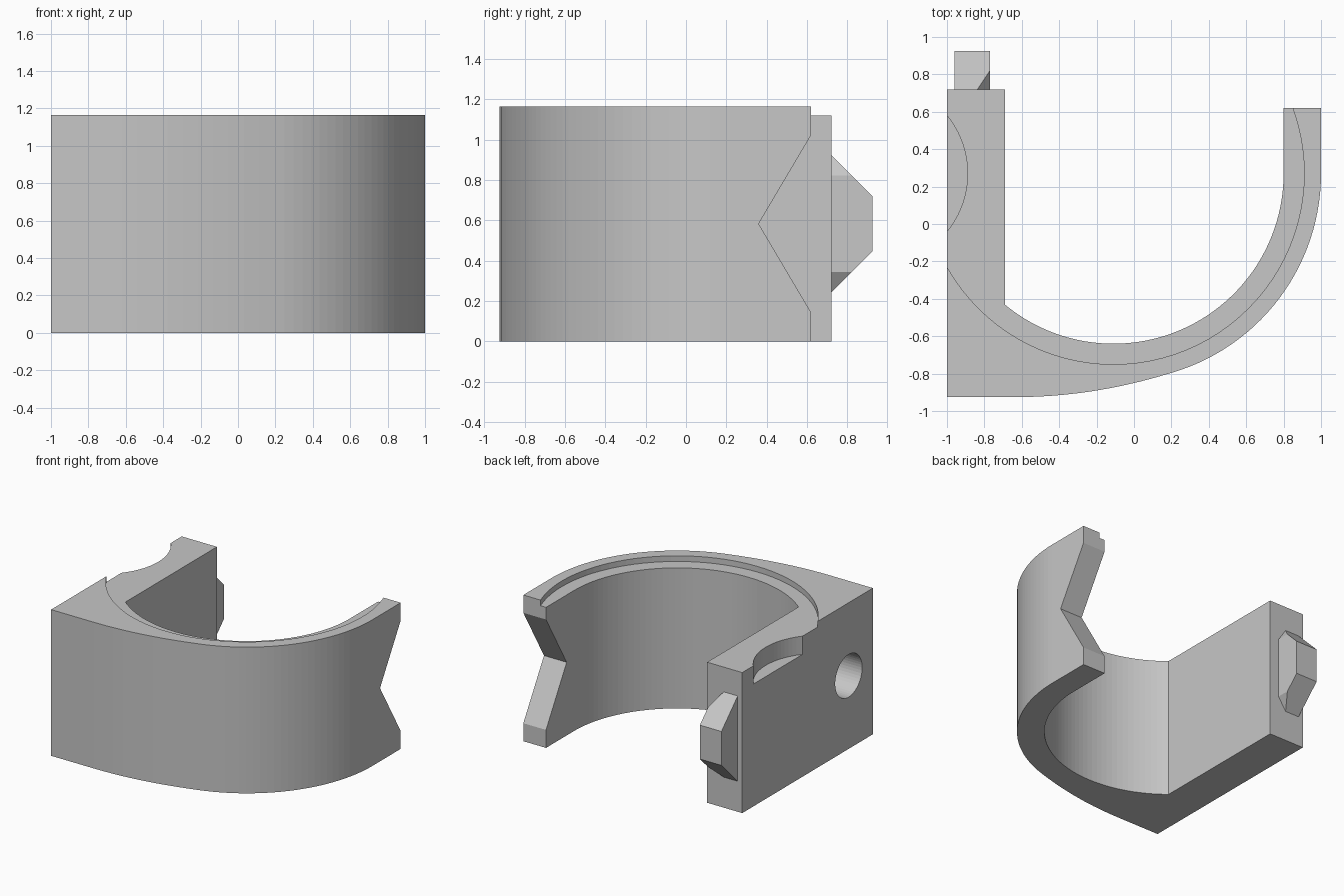
import bpy
import bmesh
from math import cos, sin, pi, asin
from mathutils import Vector

cube = bpy.data.objects.get("Cube")
if cube:
    bpy.data.objects.remove(cube, do_unlink=True)

grey = bpy.data.materials.new("plain grey")
grey.use_nodes = True
GREY = (0.57, 0.57, 0.57, 1)
grey.diffuse_color = GREY
grey.node_tree.nodes["Principled BSDF"].inputs["Base Color"].default_value = GREY


def prism(name, points, axis, low, high):
    """Extrude a flat outline along the given axis from low to high."""
    def place(p, depth):
        co = list(p)
        co.insert("xyz".index(axis), depth)
        return co
    bm = bmesh.new()
    face = bm.faces.new([bm.verts.new(place(p, low)) for p in points])
    ext = bmesh.ops.extrude_face_region(bm, geom=[face])
    moved = [v for v in ext["geom"] if isinstance(v, bmesh.types.BMVert)]
    bmesh.ops.translate(bm, verts=moved, vec=place((0, 0), high - low))
    bmesh.ops.recalc_face_normals(bm, faces=bm.faces)
    mesh = bpy.data.meshes.new(name)
    bm.to_mesh(mesh)
    bm.free()
    mesh.materials.append(grey)
    obj = bpy.data.objects.new(name, mesh)
    bpy.context.collection.objects.link(obj)
    return obj


def arc(center, radius, start, end, steps):
    return [(center[0] + radius * cos(start + (end - start) * i / steps),
             center[1] + radius * sin(start + (end - start) * i / steps))
            for i in range(steps + 1)]


def circle(center, radius, steps=96):
    return arc(center, radius, 0, 2 * pi, steps)[:-1]


def combine(target, tool, operation):
    """Apply a boolean and discard the helper."""
    mod = target.modifiers.new("cut", "BOOLEAN")
    mod.operation = operation
    mod.solver = "EXACT"
    mod.object = tool
    bpy.context.view_layer.objects.active = target
    bpy.ops.object.modifier_apply(modifier=mod.name)
    bpy.data.objects.remove(tool, do_unlink=True)


CENTER = (-0.11, 0.27)
INNER, LEDGE, OUTER = 0.91, 1.02, 1.11
HEIGHT, LEDGE_Z, MID = 1.165, 1.12, 0.583
ARM_END, BLOCK_END, BLOCK_X = 0.62, 0.72, -0.69

# Hook outline: flat front, blended curve, round arm, inner bore, straight block
blend_angle = -pi / 2 + asin(0.31 / OUTER)
outer = arc(CENTER, OUTER, blend_angle, 0, 28)
start, control, end = Vector((-0.62, -0.925)), Vector((-0.22, -0.925)), Vector(outer[0])
blend = [tuple(start.lerp(control, i / 10).lerp(control.lerp(end, i / 10), i / 10))
         for i in range(10)]
bore_end = -pi / 2 - asin((CENTER[0] - BLOCK_X) / INNER)
inner = arc(CENTER, INNER, 0, bore_end, 48)
outline = ([(-1, -0.925)] + blend + outer
           + [(1, ARM_END), (0.8, ARM_END)] + inner
           + [(BLOCK_X, BLOCK_END), (-1, BLOCK_END)])
body = prism("hook_body", outline, "z", 0, HEIGHT)

# Shallow round ledge around the bore
combine(body, prism("ledge_cutter", circle(CENTER, LEDGE), "z", LEDGE_Z, 1.4), "DIFFERENCE")

# Curved pocket in the top of the block
combine(body, prism("pocket_cutter", circle((-1.382, 0.27), 0.492), "z", 0.975, 1.4), "DIFFERENCE")

# Blind round hole in the side wall
combine(body, prism("hole_cutter", circle((-0.62, MID), 0.17, 48), "x", -1.2, -0.69), "DIFFERENCE")

# V notch in the arm end
notch = [(0.36, MID), (0.7, MID + 0.575), (0.7, MID - 0.575)]
combine(body, prism("notch_cutter", notch, "x", 0.5, 1.2), "DIFFERENCE")

# Tapered peg on the block end, with two corners cut off
section = [(-0.96, MID - 0.415), (-0.887, MID - 0.415), (-0.77, MID - 0.24),
           (-0.77, MID + 0.24), (-0.887, MID + 0.415), (-0.96, MID + 0.415)]
peg = prism("locking_peg", section, "y", 0.7, 1)
taper = [(0.69, MID - 0.37), (0.925, MID - 0.135), (0.925, MID + 0.135), (0.69, MID + 0.37)]
combine(peg, prism("taper_tool", taper, "x", -1.2, -0.5), "INTERSECT")
